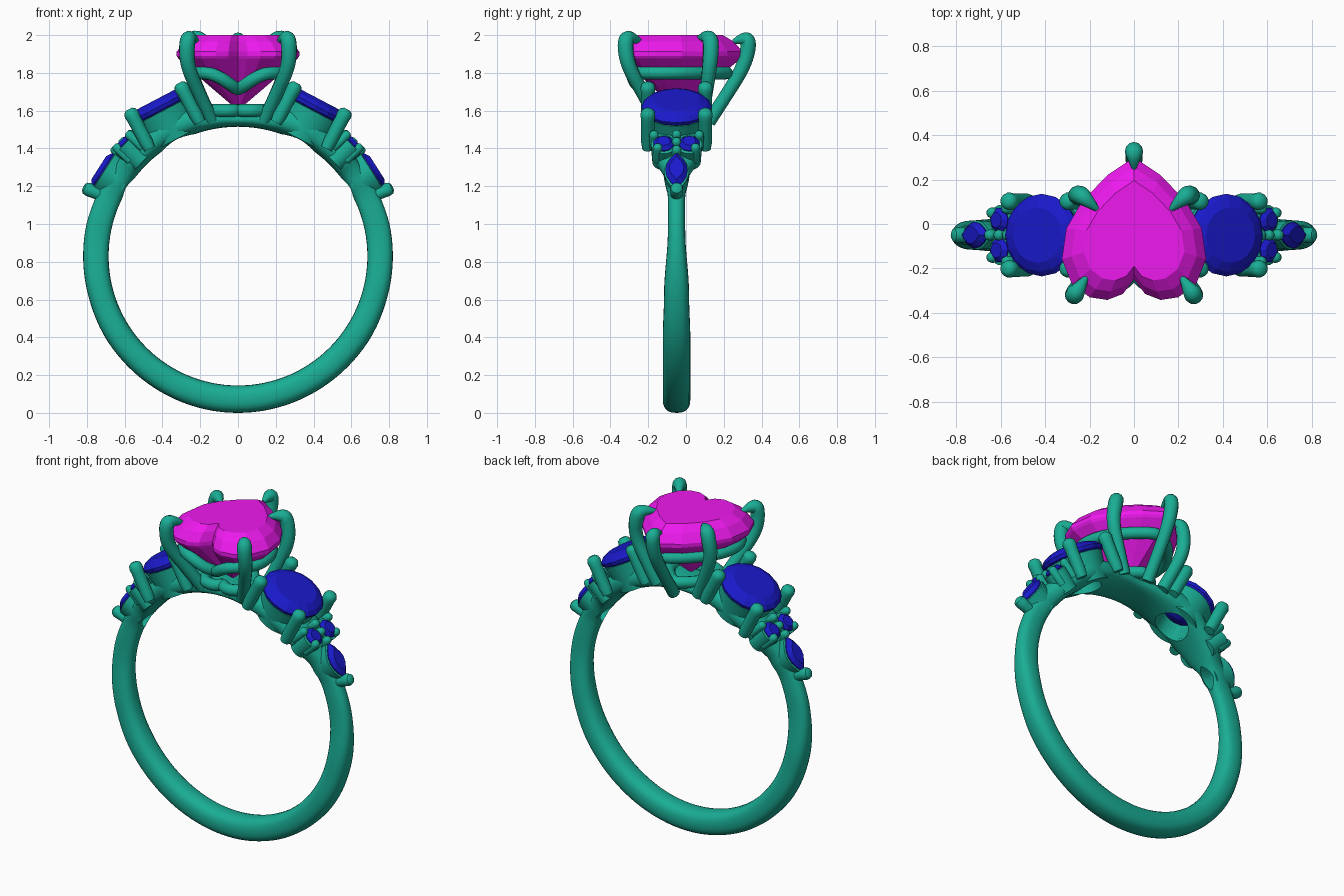
import bpy, bmesh, math
from mathutils import Vector

if "Cube" in bpy.data.objects:
    bpy.data.objects.remove(bpy.data.objects["Cube"])

CY, CZ = -0.05, 0.83          # ring axis
RIN = 0.685                   # finger radius


def material(name, col):
    m = bpy.data.materials.new(name)
    m.diffuse_color = (*col, 1)
    m.use_nodes = True
    m.node_tree.nodes["Principled BSDF"].inputs["Base Color"].default_value = m.diffuse_color
    return m


METAL = material("teal_metal", (0.01, 0.42, 0.30))
BLUE = material("blue_gem", (0.01, 0.01, 0.60))
PINK = material("pink_gem", (0.85, 0.01, 0.85))


def loft(name, rings, mat, smooth=True, wrap=False):
    """Skin a list of equal-length point rings; wrap joins last to first."""
    bm = bmesh.new()
    vs = [[bm.verts.new(p) for p in r] for r in rings]
    n = len(vs[0])
    pairs = list(zip(vs, vs[1:])) + ([(vs[-1], vs[0])] if wrap else [])
    for a, b in pairs:
        for i in range(n):
            j = (i + 1) % n
            bm.faces.new((a[i], a[j], b[j], b[i]))
    if not wrap:
        bm.faces.new(vs[0][::-1])
        bm.faces.new(vs[-1])
    bmesh.ops.recalc_face_normals(bm, faces=bm.faces[:])
    me = bpy.data.meshes.new(name)
    bm.to_mesh(me)
    bm.free()
    ob = bpy.data.objects.new(name, me)
    bpy.context.collection.objects.link(ob)
    me.materials.append(mat)
    if smooth:
        smooth_shade(ob)
    return ob


def activate(ob):
    bpy.ops.object.select_all(action='DESELECT')
    ob.select_set(True)
    bpy.context.view_layer.objects.active = ob


def smooth_shade(ob):
    activate(ob)
    bpy.ops.object.shade_smooth_by_angle(angle=math.radians(40))


def wire(name, pts, radius, taper=None, closed=False):
    """Round wire following control points."""
    cu = bpy.data.curves.new(name, 'CURVE')
    cu.dimensions = '3D'
    cu.bevel_depth, cu.bevel_resolution = radius, 4
    cu.use_fill_caps = True
    s = cu.splines.new('NURBS')
    s.points.add(len(pts) - 1)
    for i, p in enumerate(pts):
        s.points[i].co = (*p, 1)
        s.points[i].radius = taper[i] if taper else 1
    s.order_u = 3
    s.use_cyclic_u = closed
    s.use_endpoint_u = not closed
    s.resolution_u = 8
    cu.materials.append(METAL)
    ob = bpy.data.objects.new(name, cu)
    bpy.context.collection.objects.link(ob)
    return ob


def place(side, deg, x, y, r):
    """Local point (tangent, across, radial) at an angle from the ring's top."""
    t = math.radians(deg)
    return Vector((side * (r * math.sin(t) + x * math.cos(t)), CY + y,
                   CZ + r * math.cos(t) - x * math.sin(t)))


def circle(n):
    return [(math.cos(2 * math.pi * i / n), math.sin(2 * math.pi * i / n)) for i in range(n)]


def marquise(n, a=0.11, b=0.06):
    """Pointed oval, normalised to its own size."""
    out = []
    for sgn in (1, -1):
        for i in range(n):
            u = 1 - 2 * i / n
            out.append((sgn * u * a, sgn * (1 - u * u) * b))
    return out


def stack(name, side, deg, outline, levels, mat, cx=0, cy=0, **kw):
    """Loft an outline through (scale, radial height) levels."""
    rings = [[place(side, deg, cx + px * s, cy + py * s, r) for px, py in outline]
             for s, r in levels]
    return loft(name, rings, mat, **kw)


# shank: (angle from top, half width, outer radius)
KEYS = [(0, .12, .765), (12, .13, .785), (20, .15, .835), (30, .152, .84), (38, .135, .82),
        (47, .115, .815), (55, .068, .81), (66, .045, .815), (80, .046, .82),
        (105, .066, .82), (125, .073, .825), (180, .073, .83)]


def profile(deg):
    for (a, w0, r0), (b, w1, r1) in zip(KEYS, KEYS[1:]):
        if a <= deg <= b:
            f = (deg - a) / (b - a)
            f = f * f * (3 - 2 * f)
            return w0 + (w1 - w0) * f, r0 + (r1 - r0) * f


def soft(v):
    return math.copysign(abs(v) ** 0.8, v)


rings = []
for d in range(-180, 180, 3):
    w, ro = profile(abs(d))
    h, rc = (ro - RIN) / 2, (ro + RIN) / 2
    rings.append([place(1, d, 0, w * soft(c), rc + h * soft(s)) for c, s in circle(24)])
shank = loft("shank", rings, METAL, smooth=False, wrap=True)

# openings under the side stones
for side in (1, -1):
    for deg, outline, s in ((27.7, circle(32), .10), (57.6, marquise(10), .68)):
        cut = stack("opening_cutter", side, deg, outline, [(s, .6), (s, 1.0)], METAL, smooth=False)
        cut.hide_render = True
        mod = shank.modifiers.new("opening", 'BOOLEAN')
        mod.operation, mod.solver, mod.object = 'DIFFERENCE', 'EXACT', cut
        activate(shank)
        bpy.ops.object.modifier_apply(modifier=mod.name)
        bpy.data.objects.remove(cut)
smooth_shade(shank)

# side stones, cups and prongs
for side, tag in ((1, "right"), (-1, "left")):
    stack(tag + "_round_gem", side, 27.7, circle(16),
          [(.02, .775), (.10, .82), (.18, .875), (.186, .895), (.165, .917), (.125, .936)],
          BLUE, smooth=False)
    stack(tag + "_round_cup", side, 27.7, circle(40),
          [(.145, .70), (.155, .78), (.17, .865), (.16, .872), (.10, .80), (.10, .70)],
          METAL, wrap=True)
    for x in (-.15, .15):
        for y in (-.152, .152):
            stack(tag + "_round_prong", side, 27.7, circle(14),
                  [(.03, .72), (.036, .76), (.037, .90), (.04, .925), (.034, .945), (.018, .957)],
                  METAL, cx=x, cy=y)
    for y in (-.068, .068):
        stack(tag + "_small_gem", side, 45.5, circle(10),
              [(.01, .80), (.053, .84), (.056, .852), (.035, .872)], BLUE, cy=y, smooth=False)
        stack(tag + "_small_cup", side, 45.5, circle(24),
              [(.06, .71), (.066, .80), (.068, .843), (.05, .846), (.03, .80), (.03, .71)],
              METAL, cy=y, wrap=True)
    for x, y in ((-.06, 0), (-.005, 0), (.055, 0), (.04, .10), (.04, -.10), (-.055, .12), (-.055, -.12)):
        stack(tag + "_bead_prong", side, 45.5, circle(12),
              [(.022, .76), (.025, .86), (.02, .873), (.01, .88)], METAL, cx=x, cy=y)
    stack(tag + "_marquise_gem", side, 57.6, marquise(6),
          [(.1, .79), (.95, .835), (1, .85), (.65, .873)], BLUE, smooth=False)
    stack(tag + "_marquise_cup", side, 57.6, marquise(12),
          [(.95, .705), (1.05, .78), (1.1, .838), (.95, .842), (.68, .80), (.68, .705)],
          METAL, wrap=True)
    stack(tag + "_end_prong", side, 66, circle(16),
          [(.03, .77), (.034, .84), (.036, .87), (.03, .888), (.015, .897)], METAL)

# heart centre stone
HALF = [(0, -.25), (.05, -.315), (.12, -.342), (.2, -.33), (.28, -.27), (.325, -.16),
        (.305, -.02), (.235, .1), (.12, .22), (0, .3)]
HEART = HALF + [(-x, y) for x, y in HALF[-2:0:-1]]


def heart(scale, z):
    return [(x * scale, CY + (y - CY) * scale, z) for x, y in HEART]


loft("heart_gem", [heart(.03, 1.61), heart(.5, 1.74), heart(.97, 1.875), heart(1, 1.89),
                   heart(1, 1.912), heart(.87, 1.965), heart(.7, 2.0)], PINK, smooth=False)

# gallery rails follow the heart, dipping at the cleft
wire("upper_rail", [(x, y, 1.80 - .09 * max(0, 1 - abs(x) / .13) * (y < 0))
                    for x, y, z in heart(.8, 0)], .034, closed=True)
wire("lower_rail", heart(.45, 1.60), .034, closed=True)

# heart prongs, curling over the girdle
TAPER = [1, .95, 1.05, 1.15, 1.1, .3]
wire("tip_prong", [(0, .12, 1.54), (0, .20, 1.66), (0, .305, 1.83), (0, .335, 1.95),
                   (0, .315, 1.99), (0, .25, 1.965)], .036, TAPER)
for side, tag in ((1, "right"), (-1, "left")):
    wire(tag + "_front_prong", [(side * x, y, z) for x, y, z in (
        (.14, -.15, 1.55), (.20, -.22, 1.68), (.268, -.305, 1.83), (.272, -.325, 1.95),
        (.258, -.305, 2.0), (.215, -.24, 1.965))], .037, TAPER)
    wire(tag + "_rear_prong", [(side * x, y, z) for x, y, z in (
        (.14, .08, 1.55), (.20, .105, 1.68), (.262, .125, 1.83), (.25, .135, 1.95),
        (.225, .12, 2.0), (.165, .065, 1.985))], .037, TAPER)
